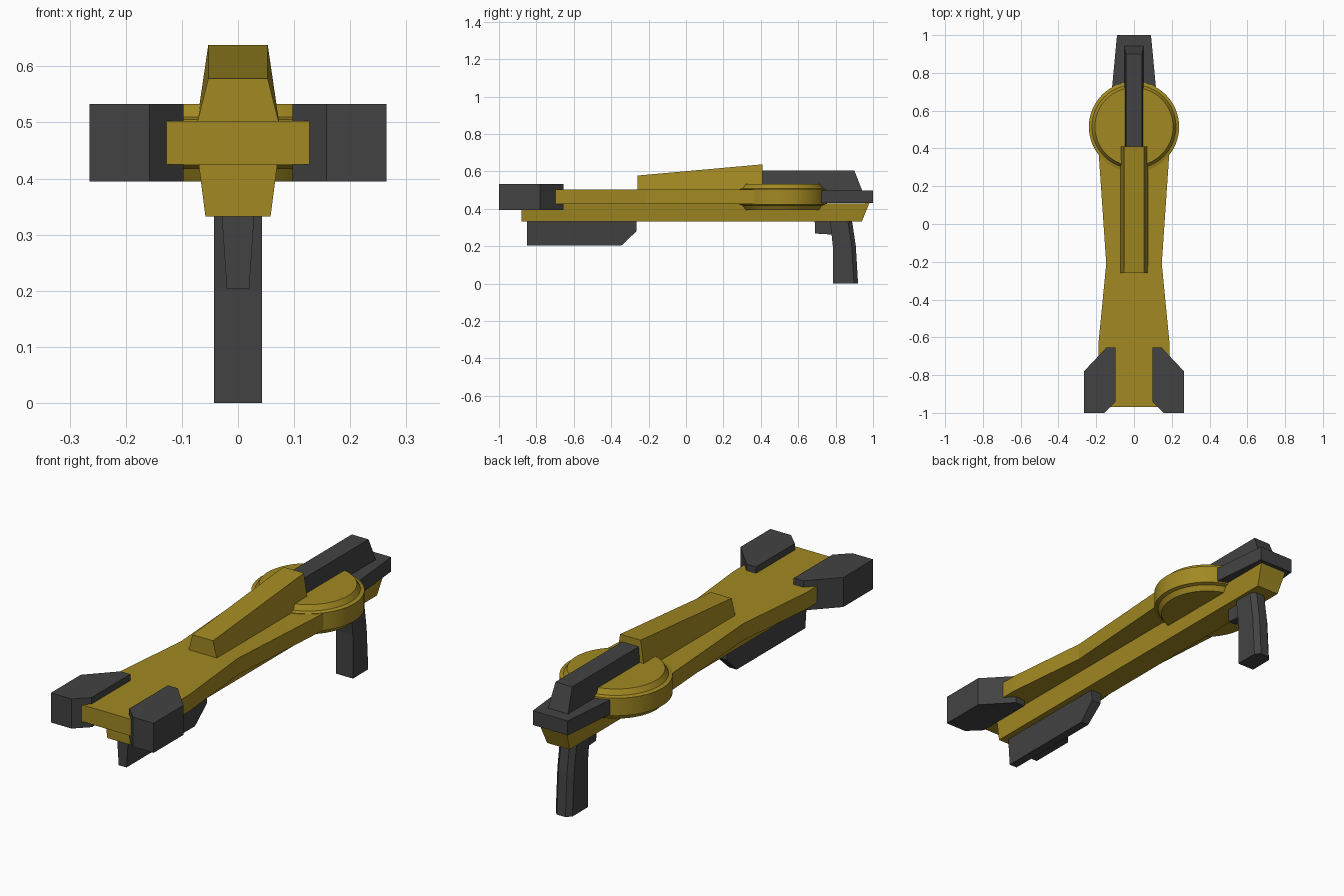
import bpy, bmesh, math

if "Cube" in bpy.data.objects:
    bpy.data.objects.remove(bpy.data.objects["Cube"])


def material(name, rgb):
    m = bpy.data.materials.new(name)
    m.diffuse_color = (*rgb, 1)
    m.use_nodes = True
    m.node_tree.nodes["Principled BSDF"].inputs["Base Color"].default_value = m.diffuse_color
    return m


GOLD = material("ochre yellow", (0.36, 0.25, 0.016))
DARK = material("dark grey", (0.055, 0.055, 0.056))


def loft(name, loops, mat, closed=False):
    """Bridge matching loops of points; cap both ends unless closed."""
    bm = bmesh.new()
    rings = [[bm.verts.new(p) for p in loop] for loop in loops]
    n = len(rings[0])
    for a, b in zip(rings, rings[1:]):
        for i in range(n):
            j = (i + 1) % n
            bm.faces.new((a[i], a[j], b[j], b[i]))
    bm.faces.new(rings[0][::-1])
    bm.faces.new(rings[-1])
    bmesh.ops.recalc_face_normals(bm, faces=bm.faces)
    me = bpy.data.meshes.new(name)
    bm.to_mesh(me)
    bm.free()
    me.materials.append(mat)
    ob = bpy.data.objects.new(name, me)
    bpy.context.collection.objects.link(ob)
    return ob


def side_profile(name, pts, mat):
    """Side outline of (y, z, half width), spanning both sides of x = 0."""
    return loft(name, [[(s * w, y, z) for y, z, w in pts] for s in (-1, 1)], mat)


def plan(name, pts, z0, z1, mat):
    """Top outline of (x, y) extruded upwards."""
    return loft(name, [[(x, y, z) for x, y in pts] for z in (z0, z1)], mat)


def both(half):
    """Complete a right-hand outline with its mirror image."""
    return half + [(-x, y) for x, y in reversed(half)]


# Lower rail, narrower at the bottom
side_profile("lower_rail", [(-0.88, 0.425, 0.07), (-0.88, 0.332, 0.058),
                            (0.94, 0.332, 0.058), (0.98, 0.43, 0.07)], GOLD)

# Waisted main plate
plan("main_plate", both([(0.187, -0.97), (0.187, -0.62), (0.147, -0.21),
                         (0.188, 0.39), (0.188, 0.55)]), 0.425, 0.503, GOLD)

# Front side blocks
block = [(0.097, -0.655), (0.147, -0.655), (0.265, -0.78),
         (0.265, -1), (0.158, -1), (0.097, -0.94)]
for side, s in (("right", 1), ("left", -1)):
    plan("front_block_" + side, [(s * x, y) for x, y in block], 0.395, 0.533, DARK)

# Round drum with stepped rims above and below
profile = [(0.207, 0.395), (0.222, 0.418), (0.239, 0.423),
           (0.239, 0.505), (0.222, 0.51), (0.207, 0.533)]
N = 64
drum = loft("drum", [[(r * math.cos(2 * math.pi * i / N), 0.515 + r * math.sin(2 * math.pi * i / N), z)
                      for i in range(N)] for r, z in profile], GOLD)
bpy.context.view_layer.objects.active = drum
drum.select_set(True)
bpy.ops.object.shade_smooth_by_angle(angle=math.radians(25))

# Sloping top cover
side_profile("top_cover", [(-0.26, 0.495, 0.074), (-0.26, 0.578, 0.053),
                           (0.41, 0.638, 0.053), (0.41, 0.495, 0.074)], GOLD)

# Rear bar and the collar under it
side_profile("rear_bar", [(0.39, 0.49, 0.052), (0.39, 0.605, 0.043),
                          (0.90, 0.605, 0.043), (0.945, 0.49, 0.052)], DARK)
plan("rear_collar", both([(0.137, 0.5), (0.09, 1.0)]), 0.43, 0.497, DARK)

# Foregrip
side_profile("foregrip", [(-0.85, 0.335, 0.029), (-0.85, 0.204, 0.02), (-0.345, 0.204, 0.02),
                          (-0.265, 0.28, 0.025), (-0.265, 0.335, 0.029)], DARK)

# Rear grip with chamfered back edges, and the trigger
grip = []
for z, front, back in ((0.0, 0.785, 0.92), (0.2, 0.785, 0.908), (0.34, 0.77, 0.887)):
    grip.append([(x, y, z) for x, y in both([(0.043, front), (0.043, back - 0.022), (0.022, back)])])
loft("rear_grip", grip, DARK)
side_profile("trigger", [(0.688, 0.34, 0.02), (0.69, 0.268, 0.02),
                         (0.79, 0.262, 0.02), (0.79, 0.34, 0.02)], DARK)
